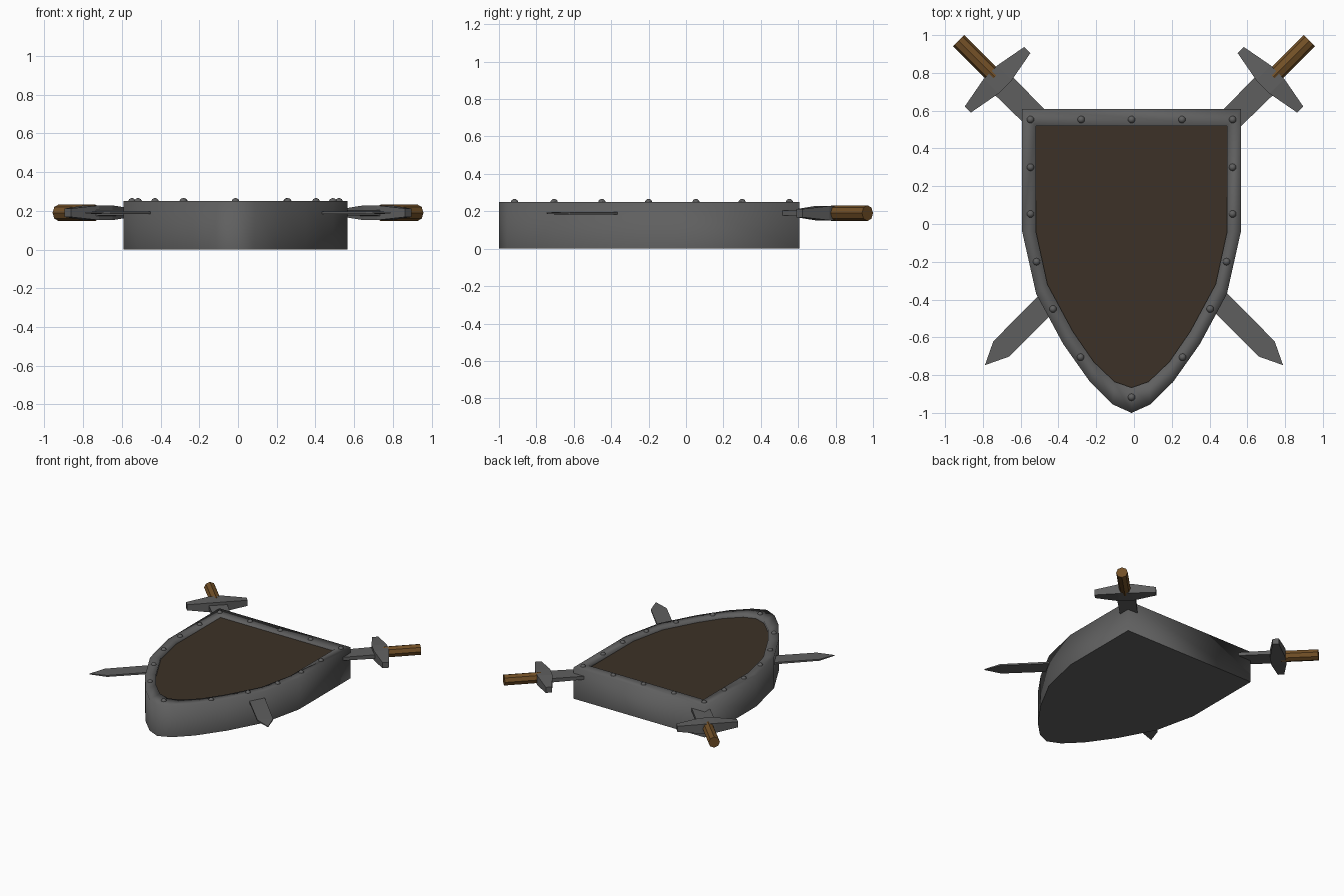
import bpy, bmesh, math
from mathutils import Matrix, Vector

if "Cube" in bpy.data.objects:
    bpy.data.objects.remove(bpy.data.objects["Cube"])

CX = -0.013      # shield centre line
TOP = 0.25       # shield thickness
PANEL = 0.23     # recessed panel height


def mat(name, rgb):
    m = bpy.data.materials.new(name)
    m.diffuse_color = (*rgb, 1)
    m.use_nodes = True
    m.node_tree.nodes["Principled BSDF"].inputs["Base Color"].default_value = m.diffuse_color
    return m


STEEL = mat("steel grey", (0.115, 0.115, 0.115))
WOOD = mat("dark brown panel", (0.045, 0.031, 0.02))
GRIP = mat("grip brown", (0.17, 0.08, 0.02))


def make(name, bm, material, matrix=None):
    bmesh.ops.recalc_face_normals(bm, faces=bm.faces)
    if matrix:
        bm.transform(matrix)
    me = bpy.data.meshes.new(name)
    bm.to_mesh(me)
    bm.free()
    me.materials.append(material)
    ob = bpy.data.objects.new(name, me)
    bpy.context.collection.objects.link(ob)
    return ob


def ring(bm, pts):
    return [bm.verts.new(p) for p in pts]


def bridge(bm, a, b):
    n = len(a)
    return [bm.faces.new((a[i], a[(i + 1) % n], b[(i + 1) % n], b[i])) for i in range(n)]


def loft(sections):
    """Closed skin through a list of point rings."""
    bm = bmesh.new()
    rings = [ring(bm, s) for s in sections]
    for a, b in zip(rings, rings[1:]):
        bridge(bm, a, b)
    bm.faces.new(rings[0])
    bm.faces.new(rings[-1])
    return bm


def outline(half):
    """Mirror a right-hand half outline (last point on the centre line)."""
    pts = half + [(-x, y) for x, y in reversed(half[:-1])]
    return [(x + CX, y) for x, y in pts]


def at(pts, z):
    return [(x, y, z) for x, y in pts]


outer = outline([(0.579, 0.608), (0.579, -0.04), (0.505, -0.37), (0.362, -0.635),
                 (0.22, -0.836), (0.10, -0.955), (0, -1.0)])
inner = outline([(0.506, 0.52), (0.506, -0.04), (0.445, -0.32), (0.31, -0.57),
                 (0.20, -0.73), (0.09, -0.835), (0, -0.866)])

# shield body: solid back, tall sides and a raised rim
bm = bmesh.new()
low, high = ring(bm, at(outer, 0)), ring(bm, at(outer, TOP))
lip, seat = ring(bm, at(inner, TOP)), ring(bm, at(inner, PANEL - 0.01))
soft = bridge(bm, low, high) + bridge(bm, high, lip) + bridge(bm, lip, seat)
for f in soft:
    f.smooth = True
bm.faces.new(low)
bm.faces.new(seat)
make("shield_body", bm, STEEL)

# recessed front panel
make("shield_panel", loft([at(inner, PANEL - 0.008), at(inner, PANEL)]), WOOD)

# rivets around the rim
half_rivets = [(0.535, 0.553), (0.267, 0.553), (0.535, 0.30), (0.535, 0.053),
               (0.503, -0.20), (0.416, -0.45), (0.27, -0.705)]
spots = [(0, 0.553), (0, -0.917)] + half_rivets + [(-x, y) for x, y in half_rivets]
bm = bmesh.new()
for x, y in spots:
    bmesh.ops.create_uvsphere(bm, u_segments=12, v_segments=8, radius=0.02,
                              matrix=Matrix.Translation((x + CX, y, TOP - 0.004)))
for f in bm.faces:
    f.smooth = True
make("rim_rivets", bm, STEEL)


def rect_along_x(x, w, t):
    return [(x, -w, -t), (x, w, -t), (x, w, t), (x, -w, t)]


def rect_along_y(y, w, t):
    return [(-w, y, -t), (w, y, -t), (w, y, t), (-w, y, t)]


def sword(side, sx, angle):
    # local x runs from the guard to the tip
    m = Matrix.Translation((sx, 0.764, 0.19)) @ Matrix.Rotation(angle, 4, 'Z')

    # tapered blade with a pointed tip
    blade = loft([rect_along_x(0, 0.068, 0.016), rect_along_x(0.3, 0.064, 0.013),
                  rect_along_x(2.016, 0.058, 0.006), rect_along_x(2.135, 0.001, 0.003)])
    make(side + "_blade", blade, STEEL, m)

    # cross guard, thick in the middle
    guard = loft([rect_along_y(-0.2225, 0.023, 0.022), rect_along_y(-0.05, 0.055, 0.038),
                  rect_along_y(0.05, 0.055, 0.038), rect_along_y(0.2225, 0.023, 0.022)])
    make(side + "_guard", guard, STEEL, m)

    # eight sided grip
    def octagon(x, r):
        return [(x, r * math.cos(k * math.pi / 4), r * math.sin(k * math.pi / 4))
                for k in range(8)]
    make(side + "_grip", loft([octagon(-0.02, 0.042), octagon(-0.292, 0.042)]), GRIP, m)


sword("left", -0.722, math.radians(-45))
sword("right", 0.722, math.radians(-135))
